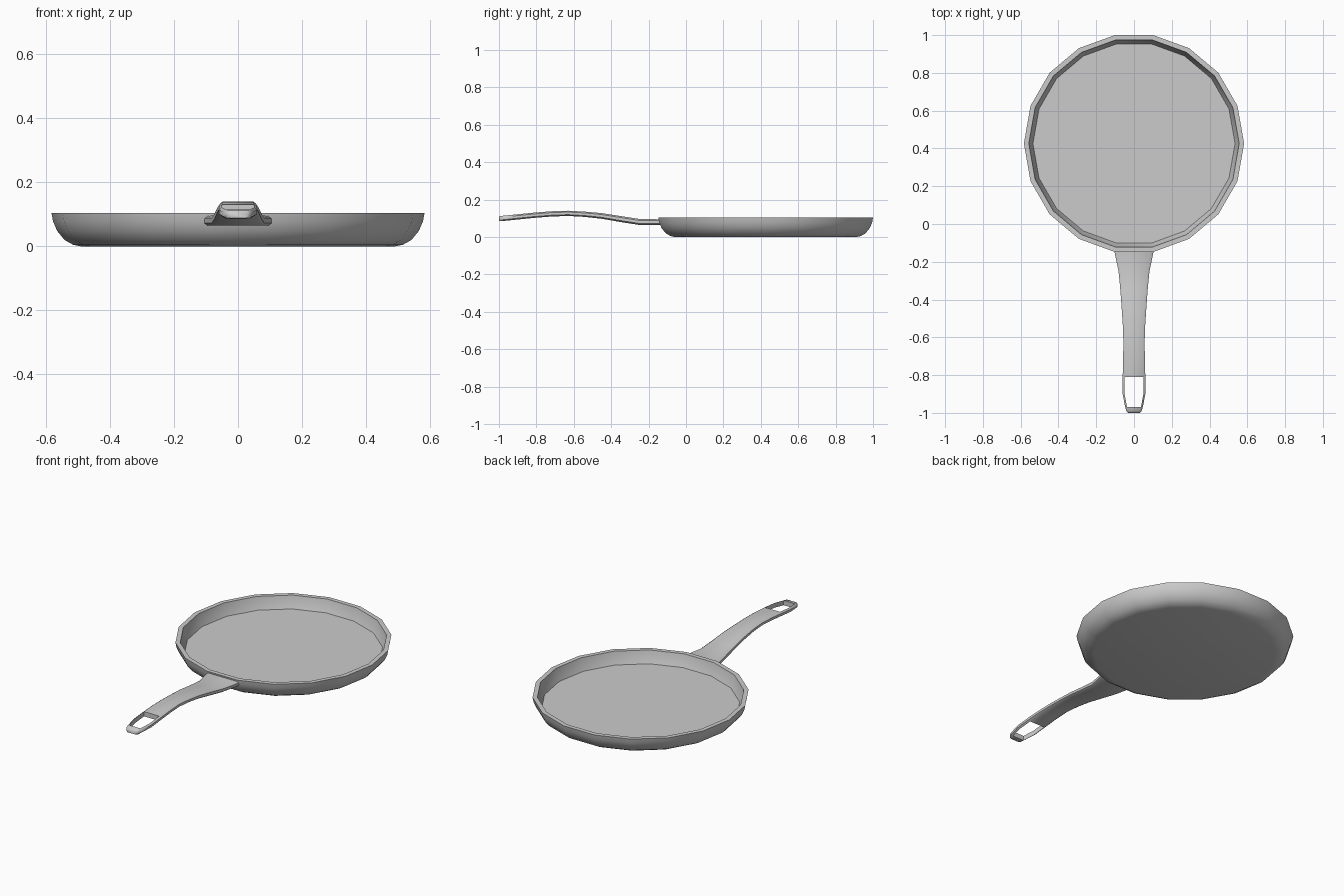
import bpy, bmesh, math

if "Cube" in bpy.data.objects:
    bpy.data.objects.remove(bpy.data.objects["Cube"])


def finish(name, bm, angle):
    bmesh.ops.recalc_face_normals(bm, faces=bm.faces)
    mesh = bpy.data.meshes.new(name)
    bm.to_mesh(mesh)
    bm.free()
    obj = bpy.data.objects.new(name, mesh)
    bpy.context.collection.objects.link(obj)
    bpy.ops.object.select_all(action='DESELECT')
    obj.select_set(True)
    bpy.context.view_layer.objects.active = obj
    bpy.ops.object.shade_smooth_by_angle(angle=math.radians(angle))
    return obj


# Pan: 18-sided lathe of (radius, z), from underside over the rim to the floor
SIDES, CENTRE_Y = 18, 0.426
profile = [(0.49, 0.0), (0.515, 0.005), (0.542, 0.02), (0.565, 0.048), (0.578, 0.078),
           (0.583, 0.105), (0.557, 0.105), (0.55, 0.07), (0.535, 0.033)]
bm = bmesh.new()
rings = []
for r, z in profile:
    rings.append([bm.verts.new((r * math.cos(2 * math.pi * i / SIDES),
                                CENTRE_Y + r * math.sin(2 * math.pi * i / SIDES), z))
                  for i in range(SIDES)])
for a, b in zip(rings, rings[1:]):
    for i in range(SIDES):
        j = (i + 1) % SIDES
        bm.faces.new((a[i], a[j], b[j], b[i]))
bm.faces.new(rings[0])
bm.faces.new(rings[-1])
finish("pan_body", bm, 40)

# Handle: loft of stations (y, centre z, half width, flat half width, half thickness)
stations = [(-0.135, 0.08, 0.106, 0.096, 0.015), (-0.25, 0.081, 0.082, 0.070, 0.016),
            (-0.34, 0.095, 0.073, 0.061, 0.016), (-0.45, 0.113, 0.065, 0.053, 0.015),
            (-0.54, 0.122, 0.059, 0.048, 0.014), (-0.63, 0.127, 0.056, 0.046, 0.014),
            (-0.72, 0.124, 0.058, 0.048, 0.014), (-0.81, 0.117, 0.060, 0.050, 0.014),
            (-0.90, 0.108, 0.060, 0.050, 0.014), (-0.968, 0.101, 0.047, 0.037, 0.014),
            (-0.99, 0.099, 0.040, 0.033, 0.014), (-1.0, 0.098, 0.030, 0.026, 0.010)]
HOLE_START, HOLE_END = 7, 9
bm = bmesh.new()
rings = []
for y, z, w, h, t in stations:
    s = t * 0.5
    section = [(-w, s), (-h, t), (h, t), (w, s), (w, -s), (h, -t), (-h, -t), (-w, -s)]
    rings.append([bm.verts.new((x, y, z + dz)) for x, dz in section])
for n, (a, b) in enumerate(zip(rings, rings[1:])):
    in_hole = HOLE_START <= n < HOLE_END
    for k in range(8):
        if in_hole and k in (1, 5):
            continue
        m = (k + 1) % 8
        bm.faces.new((a[k], a[m], b[m], b[k]))
    if in_hole:  # side walls of the hanging hole
        bm.faces.new((a[1], b[1], b[6], a[6]))
        bm.faces.new((a[2], a[5], b[5], b[2]))
for n in (HOLE_START, HOLE_END):  # end walls of the hanging hole
    bm.faces.new([rings[n][k] for k in (1, 2, 5, 6)])
bm.faces.new(rings[0])
bm.faces.new(rings[-1])
finish("handle", bm, 50)
